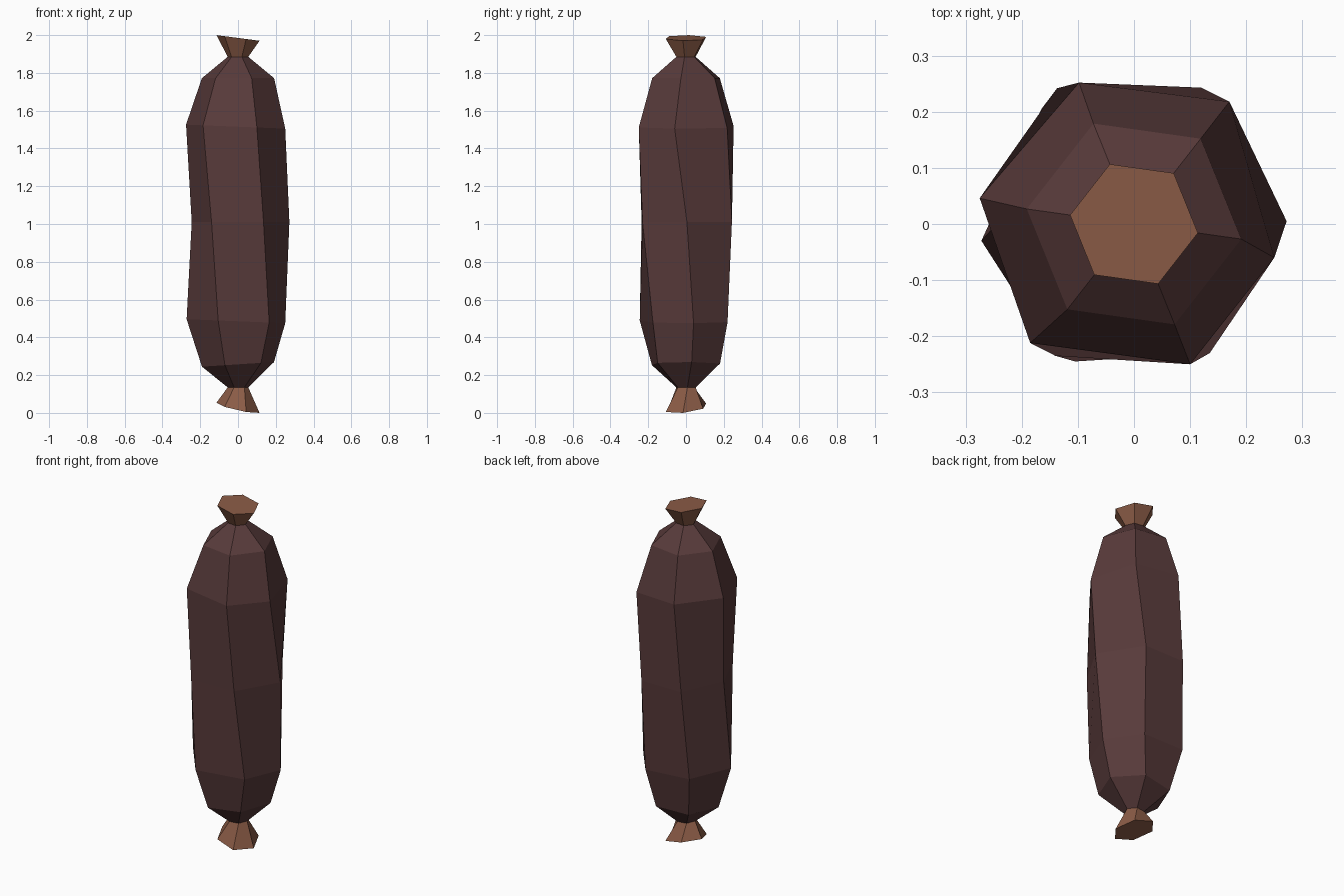
import bpy, bmesh, math

if "Cube" in bpy.data.objects:
    bpy.data.objects.remove(bpy.data.objects["Cube"])


def material(name, rgb):
    m = bpy.data.materials.new(name)
    m.diffuse_color = (*rgb, 1)
    m.use_nodes = True
    m.node_tree.nodes["Principled BSDF"].inputs["Base Color"].default_value = m.diffuse_color
    return m


def hexagon(z, r, degrees, tilt=0.0):
    """Six points around the axis; tilt makes z change along x."""
    pts = []
    for i in range(6):
        a = math.radians(degrees + 60 * i)
        x, y = r * math.cos(a), r * math.sin(a)
        pts.append((x, y, z + tilt * x))
    return pts


def uneven(z, tilt, outline):
    return [(x, y, z + tilt * x) for x, y in outline]


def loft(name, rings, mat, caps=()):
    """Bridge the rings with quads; caps lists ring indices to close."""
    bm = bmesh.new()
    loops = [[bm.verts.new(p) for p in ring] for ring in rings]
    for a, b in zip(loops, loops[1:]):
        for i in range(6):
            j = (i + 1) % 6
            bm.faces.new((a[i], a[j], b[j], b[i]))
    for c in caps:
        loop = loops[c]
        bm.faces.new(loop if c else loop[::-1])
    me = bpy.data.meshes.new(name)
    bm.to_mesh(me)
    bm.free()
    me.materials.append(mat)
    ob = bpy.data.objects.new(name, me)
    bpy.context.collection.objects.link(ob)
    return ob


casing = material("dark brown casing", (0.098, 0.043, 0.043))
tip = material("light brown tip", (0.26, 0.107, 0.062))

# Rings shared between the casing and the tied ends
low_neck = hexagon(0.135, 0.055, 8)
high_neck = hexagon(1.885, 0.055, -8)

# Lumpy twisted casing
loft("sausage_casing", [
    low_neck,
    hexagon(0.257, 0.193, 9, 0.065),
    uneven(0.485, -0.04, [(.25, .04), (.11, .22), (-.165, .205),
                          (-.272, -.03), (-.105, -.245), (.165, -.175)]),
    uneven(1.01, 0.0, [(.272, .005), (.12, .243), (-.137, .242),
                       (-.245, 0), (-.14, -.235), (.135, -.23)]),
    uneven(1.515, -0.04, [(.25, -.06), (.17, .218), (-.098, .252),
                          (-.275, .046), (-.185, -.212), (.1, -.25)]),
    hexagon(1.772, 0.193, -8),
    high_neck,
], casing)

# Flared tied ends, cut at a slant
bottom = [(x, y, max(0.0, 0.027 - 0.22 * x + 0.12 * y))
          for x, y, _ in hexagon(0, 0.115, -8)]
loft("bottom_tip", [bottom, low_neck], tip, caps=(0,))
loft("top_tip", [high_neck, hexagon(1.985, 0.115, -8, -0.13)], tip, caps=(1,))
